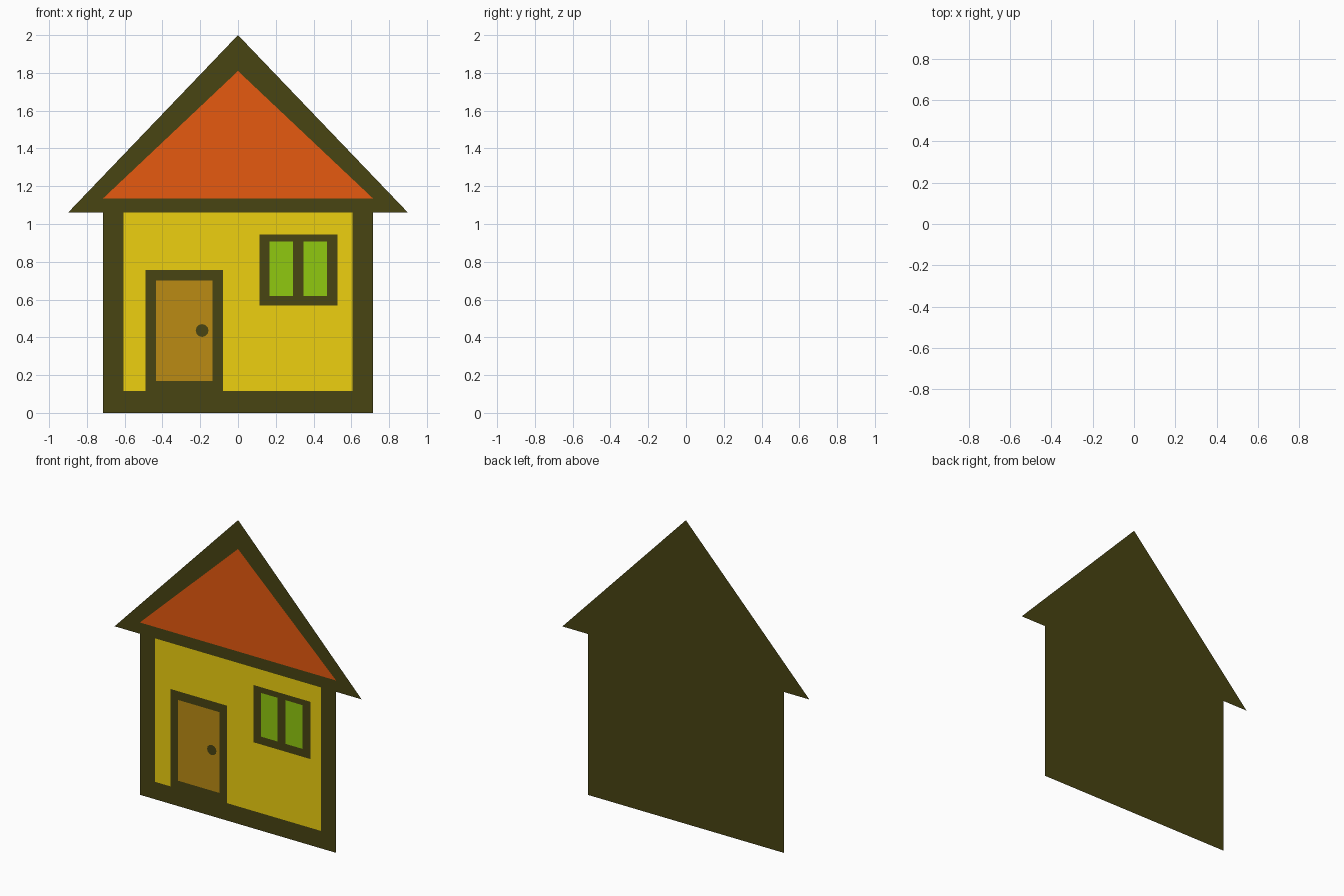
import bpy, bmesh, math

if "Cube" in bpy.data.objects:
    bpy.data.objects.remove(bpy.data.objects["Cube"])

STEP = 0.0006  # tiny spacing between the flat paper-like layers


def material(name, rgb):
    m = bpy.data.materials.new(name)
    m.diffuse_color = (*rgb, 1)
    m.use_nodes = True
    m.node_tree.nodes["Principled BSDF"].inputs["Base Color"].default_value = m.diffuse_color
    return m


OLIVE = material("dark_olive", (0.065, 0.058, 0.006))
YELLOW = material("yellow", (0.85, 0.63, 0.005))
ORANGE = material("orange", (0.79, 0.10, 0.005))
BROWN = material("brown", (0.50, 0.26, 0.007))
GREEN = material("green", (0.28, 0.58, 0.005))


def fan(name, outline, layer, mat, centre=None):
    """Flat polygon facing -y, triangulated as a fan around its centre."""
    n = len(outline)
    if centre is None:
        centre = (sum(p[0] for p in outline) / n, sum(p[1] for p in outline) / n)
    y = -layer * STEP
    bm = bmesh.new()
    rim = [bm.verts.new((x, y, z)) for x, z in outline]
    mid = bm.verts.new((centre[0], y, centre[1]))
    for i in range(n):
        bm.faces.new((rim[i], rim[(i + 1) % n], mid))
    mesh = bpy.data.meshes.new(name)
    bm.to_mesh(mesh)
    bm.free()
    mesh.materials.append(mat)
    ob = bpy.data.objects.new(name, mesh)
    bpy.context.collection.objects.link(ob)
    return ob


def rect(x0, x1, z0, z1):
    return [(x0, z0), (x1, z0), (x1, z1), (x0, z1)]


# Roof and body outlines, with their coloured inner panels
fan("roof_border", [(-0.9, 1.06), (0.9, 1.06), (0, 2.0)], -2, OLIVE)
fan("body_border", rect(-0.715, 0.715, 0, 1.13), -1, OLIVE)
fan("roof_panel", [(-0.715, 1.135), (0.715, 1.135), (0, 1.81)], 0, ORANGE)
fan("wall_panel", rect(-0.605, 0.605, 0.115, 1.06), 0, YELLOW)

# Door with frame and round knob
fan("door_frame", rect(-0.49, -0.08, 0.115, 0.757), 1, OLIVE)
fan("door", rect(-0.435, -0.135, 0.168, 0.70), 2, BROWN)
fan("door_knob", [(-0.19 + 0.034 * math.cos(a), 0.436 + 0.034 * math.sin(a))
                  for a in (math.tau * i / 12 for i in range(12))], 3, OLIVE)

# Window with two columns of three panes
fan("window_frame", rect(0.113, 0.528, 0.568, 0.945), 1, OLIVE)
rows = [(0.62, 0.745), (0.745, 0.805), (0.805, 0.908)]
for c, (x0, x1) in enumerate([(0.167, 0.29), (0.348, 0.472)]):
    for r, (z0, z1) in enumerate(rows):
        fan(f"window_pane_{c}_{r}", rect(x0, x1, z0, z1), 2, GREEN)
